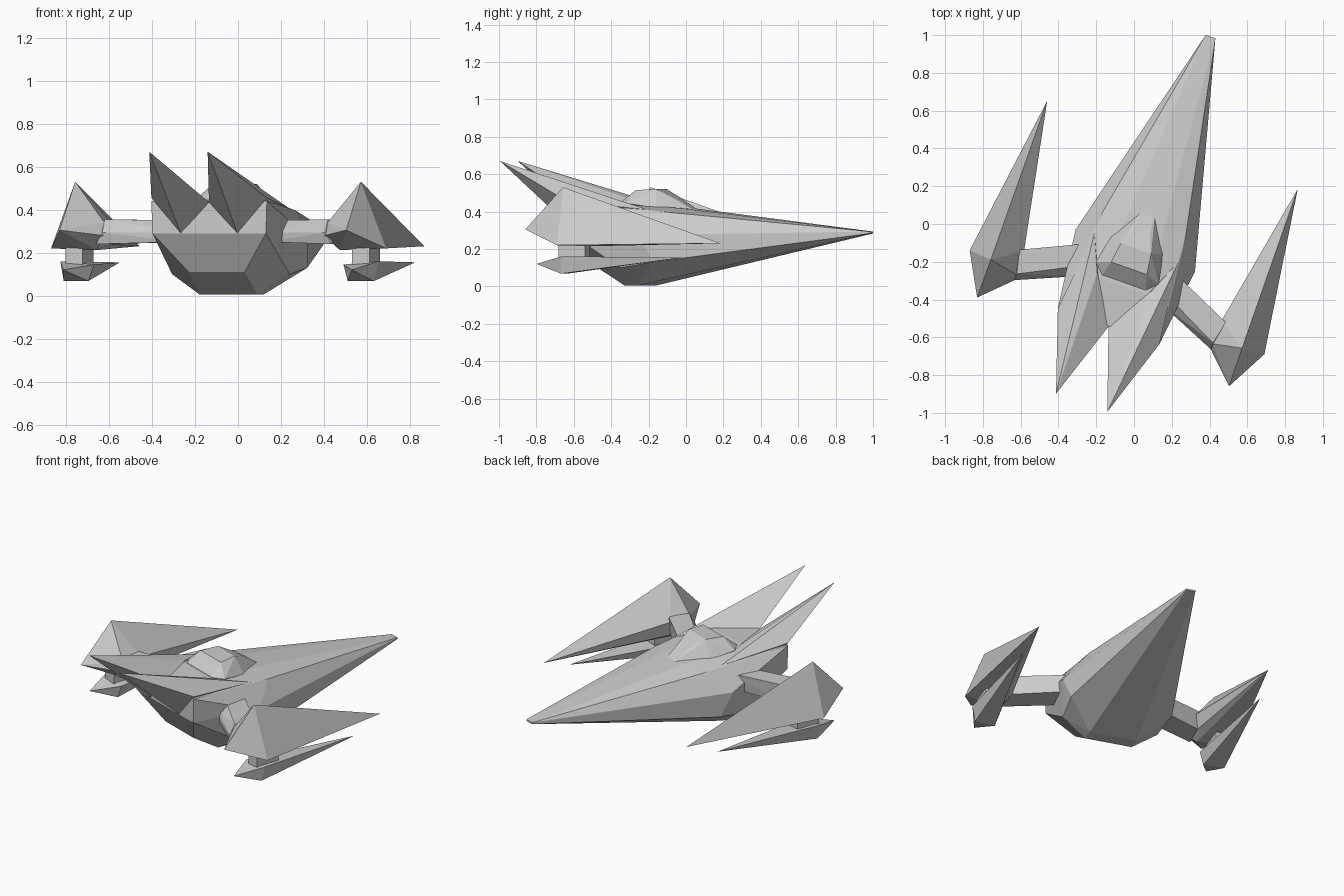
import bpy, bmesh, math
from mathutils import Matrix

# whole craft is yawed and slightly offset sideways
YAW = Matrix.Rotation(math.radians(-19.4), 4, 'Z') @ Matrix.Translation((0.053, 0, 0))

grey = bpy.data.materials.new("hull_grey")
grey.diffuse_color = (0.6, 0.6, 0.6, 1)


def both(points):
    """Points on the right side plus their mirror images."""
    return points + [(-x, y, z) for x, y, z in points]


def faceted(name, points, side=1):
    """Flat-faced convex solid through the given corner points."""
    bm = bmesh.new()
    for x, y, z in points:
        bm.verts.new((x * side, y, z))
    res = bmesh.ops.convex_hull(bm, input=bm.verts[:])
    loose = [v for v in bm.verts if not v.link_faces]
    bmesh.ops.delete(bm, geom=loose, context='VERTS')
    bmesh.ops.recalc_face_normals(bm, faces=bm.faces[:])
    bm.transform(YAW)
    me = bpy.data.meshes.new(name)
    bm.to_mesh(me)
    bm.free()
    me.materials.append(grey)
    ob = bpy.data.objects.new(name, me)
    bpy.context.collection.objects.link(ob)
    return ob


# main hull: long blunt nose, deck edge, chine, belly and stern
faceted("hull", both([
    (0.027, 1.07, 0.293), (0.027, 1.07, 0.283),
    (0.23, 0.01, 0.395), (0.235, -0.115, 0.41), (0.15, -0.33, 0.45),
    (0.10, 0.05, 0.415),
    (0.335, -0.13, 0.275), (0.31, -0.06, 0.13), (0.29, -0.25, 0.10),
    (0.143, -0.20, 0.005), (0.143, -0.28, 0.005), (0.138, -0.45, 0.11),
    (0.28, -0.555, 0.29), (0.285, -0.555, 0.44), (0.14, -0.557, 0.29),
]))

# canopy on the deck
faceted("canopy", both([
    (0.036, 0.08, 0.405), (0.145, -0.10, 0.42), (0.176, -0.257, 0.445),
    (0.122, -0.31, 0.45), (0.036, 0.08, 0.38), (0.122, -0.31, 0.40),
    (0.045, -0.03, 0.475), (0.085, -0.12, 0.52), (0.10, -0.23, 0.515),
]))

for side, label in ((1, "right"), (-1, "left")):
    # swept-up tail spike
    faceted(label + "_tail_spike", [
        (0.285, -0.555, 0.455), (0.0, -0.557, 0.435), (0.14, -0.555, 0.29),
        (0.144, -0.985, 0.67), (0.15, -0.31, 0.455), (0.235, -0.115, 0.41),
    ], side)
    # wing strut
    faceted(label + "_strut", [
        (0.22, -0.165, 0.35), (0.22, -0.29, 0.35), (0.22, -0.35, 0.295),
        (0.22, -0.35, 0.25), (0.22, -0.18, 0.25),
        (0.58, -0.33, 0.355), (0.55, -0.455, 0.355), (0.55, -0.49, 0.295),
        (0.58, -0.49, 0.24), (0.58, -0.34, 0.24),
    ], side)
    # large pointed wing pod
    faceted(label + "_wing_pod", [
        (0.703, 0.463, 0.23), (0.705, -0.43, 0.53), (0.707, -0.643, 0.305),
        (0.827, -0.421, 0.22), (0.55, -0.46, 0.34), (0.555, -0.325, 0.33),
        (0.545, -0.485, 0.28), (0.60, -0.43, 0.212), (0.57, -0.33, 0.24),
    ], side)
    # short pylon under the pod
    faceted(label + "_pylon", [
        (u, v, z) for u in (0.665, 0.75) for v in (-0.44, -0.29) for z in (0.13, 0.24)
    ], side)
    # small pointed fin below
    faceted(label + "_lower_fin", [
        (0.729, 0.264, 0.155), (0.712, -0.578, 0.12),
        (0.64, -0.43, 0.068), (0.765, -0.42, 0.068),
        (0.615, -0.42, 0.145), (0.785, -0.41, 0.16),
    ], side)
